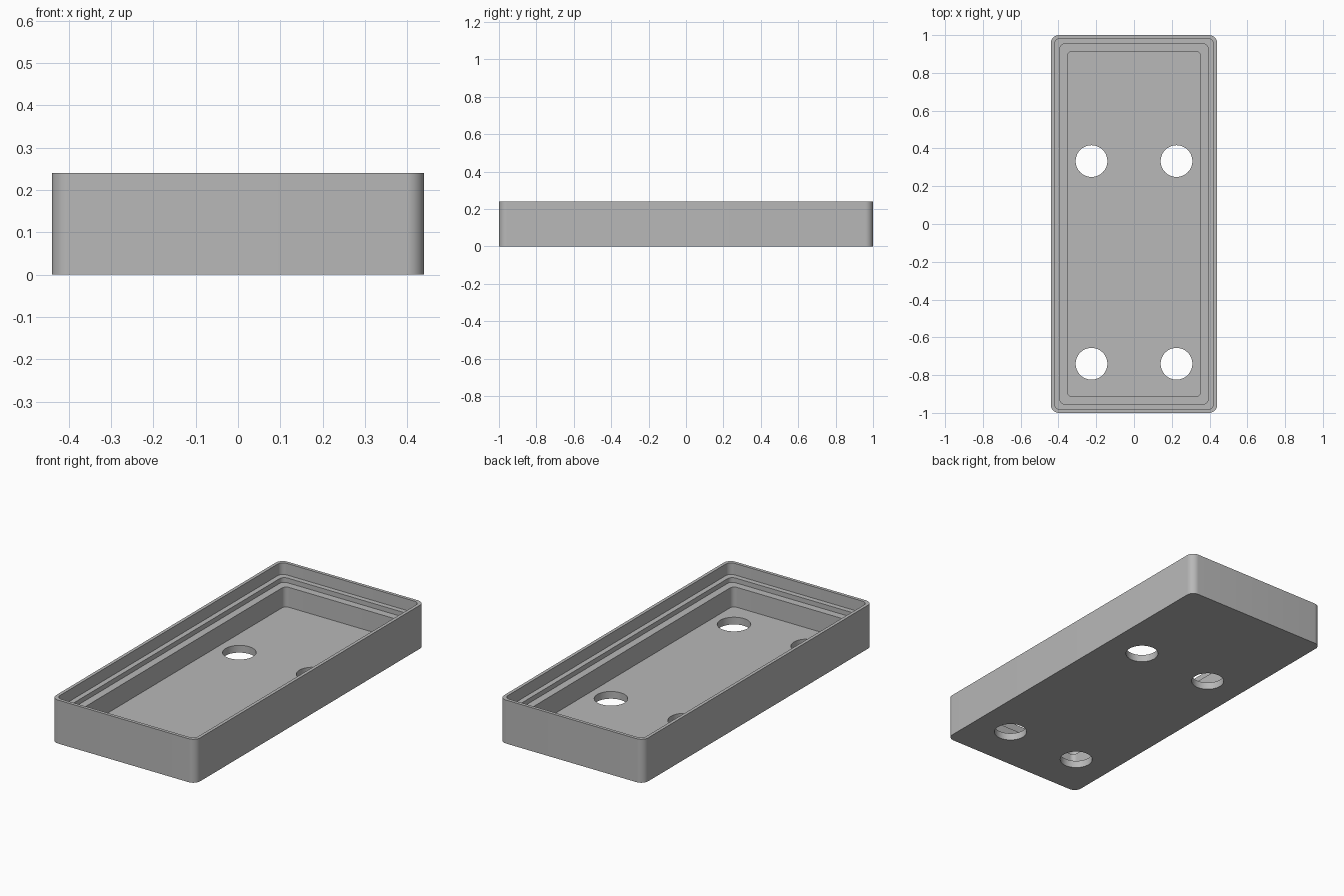
import bpy, bmesh, math

if "Cube" in bpy.data.objects:
    bpy.data.objects.remove(bpy.data.objects["Cube"], do_unlink=True)

HALF_X, HALF_Y, HEIGHT, FLOOR = 0.44, 1.0, 0.24, 0.04
CORNER_STEPS = 10

grey = bpy.data.materials.new("plain_grey")
grey.use_nodes = True
grey.diffuse_color = (0.48, 0.48, 0.48, 1)
grey.node_tree.nodes["Principled BSDF"].inputs["Base Color"].default_value = (0.48, 0.48, 0.48, 1)


def rounded_ring(bm, inset, radius, z):
    """Rounded rectangle of vertices, inset from the outer wall."""
    cx, cy = HALF_X - inset - radius, HALF_Y - inset - radius
    ring = []
    for quarter, (sx, sy) in enumerate([(1, 1), (-1, 1), (-1, -1), (1, -1)]):
        for i in range(CORNER_STEPS + 1):
            a = math.pi / 2 * (quarter + i / CORNER_STEPS)
            ring.append(bm.verts.new((sx * cx + radius * math.cos(a),
                                      sy * cy + radius * math.sin(a), z)))
    return ring


# Tray shell: outer wall, rim, two stepped ledges, inner wall and floor
profile = [  # inset, corner radius, height
    (0, 0.042, 0), (0, 0.042, HEIGHT),
    (0.018, 0.032, HEIGHT), (0.018, 0.032, 0.176),
    (0.046, 0.03, 0.176), (0.046, 0.03, 0.15),
    (0.087, 0.026, 0.15), (0.087, 0.026, FLOOR),
]
bm = bmesh.new()
rings = [rounded_ring(bm, *p) for p in profile]
for low, high in zip(rings, rings[1:]):
    for i in range(len(low)):
        j = (i + 1) % len(low)
        bm.faces.new((low[i], low[j], high[j], high[i]))
bm.faces.new(rings[0][::-1])
bm.faces.new(rings[-1])
bmesh.ops.recalc_face_normals(bm, faces=bm.faces)
mesh = bpy.data.meshes.new("stepped_tray")
bm.to_mesh(mesh)
bm.free()
mesh.materials.append(grey)
tray = bpy.data.objects.new("stepped_tray", mesh)
bpy.context.collection.objects.link(tray)

# Four round holes through the floor
cutters = []
for x in (-0.225, 0.225):
    for y in (-0.74, 0.333):
        bpy.ops.mesh.primitive_cylinder_add(vertices=48, radius=0.084, depth=0.12,
                                            location=(x, y, FLOOR / 2))
        cutter = bpy.context.object
        cutter.name = "hole_cutter"
        cutter.hide_render = True
        cutter.data.materials.append(grey)
        cutters.append(cutter)
        cut = tray.modifiers.new("floor_hole", "BOOLEAN")
        cut.operation, cut.solver, cut.object = "DIFFERENCE", "EXACT", cutter

bpy.ops.object.select_all(action="DESELECT")
tray.select_set(True)
bpy.context.view_layer.objects.active = tray
for name in [m.name for m in tray.modifiers]:
    bpy.ops.object.modifier_apply(modifier=name)
for cutter in cutters:
    bpy.data.objects.remove(cutter, do_unlink=True)

# Smooth corners and hole walls, crisp rim and ledges
bpy.ops.object.shade_smooth_by_angle(angle=math.radians(30))
